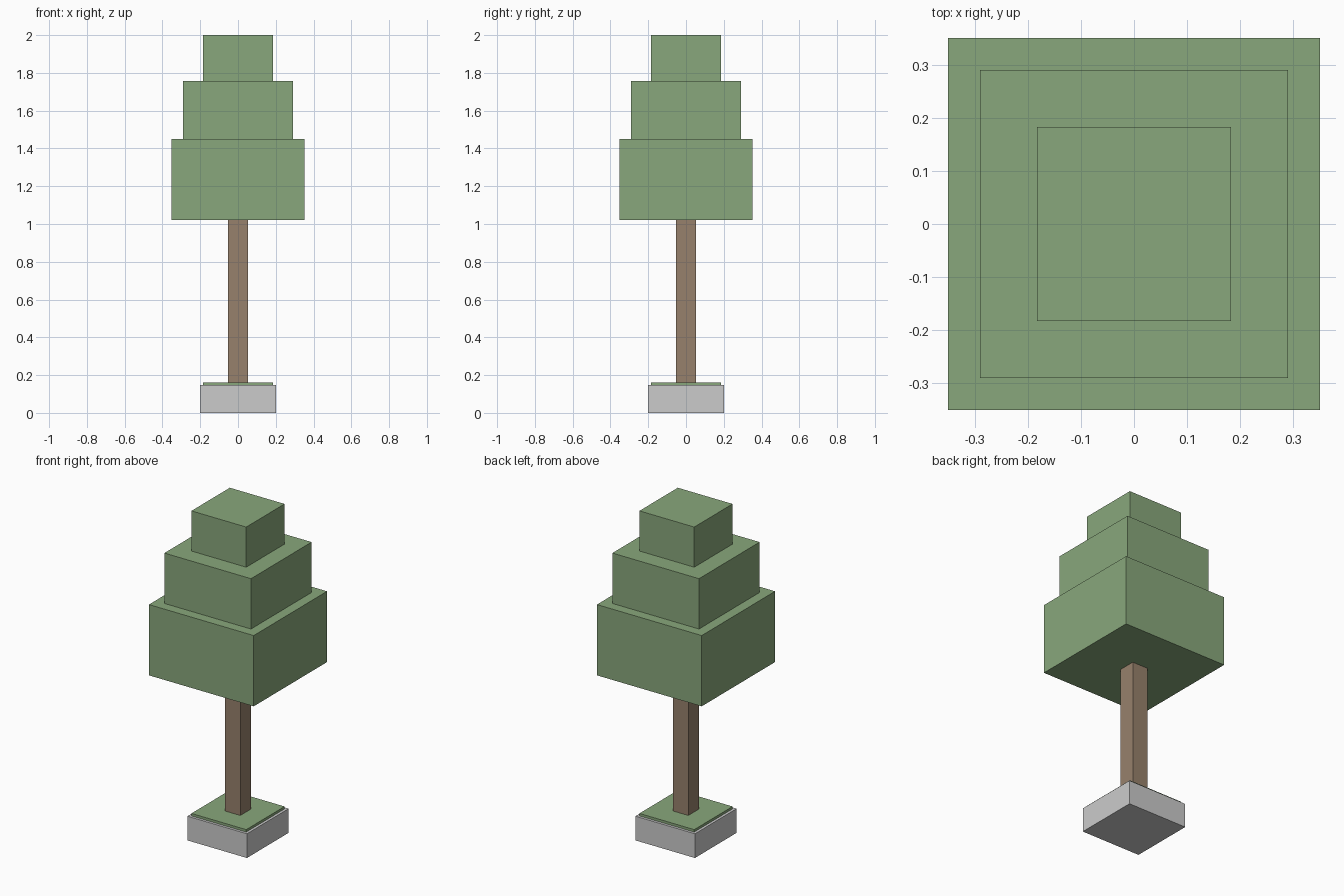
import bpy

if "Cube" in bpy.data.objects:
    bpy.data.objects.remove(bpy.data.objects["Cube"])


def material(name, rgb):
    m = bpy.data.materials.new(name)
    m.diffuse_color = (*rgb, 1.0)
    m.use_nodes = True
    m.node_tree.nodes["Principled BSDF"].inputs["Base Color"].default_value = m.diffuse_color
    return m


def block(name, half, z0, z1, mat=None):
    """Square block centred on the z axis, from z0 to z1."""
    bpy.ops.mesh.primitive_cube_add(size=1, location=(0, 0, (z0 + z1) / 2))
    ob = bpy.context.object
    ob.name = name
    ob.scale = (2 * half, 2 * half, z1 - z0)
    bpy.ops.object.transform_apply(location=False, rotation=False, scale=True)
    if mat:
        ob.data.materials.append(mat)
    return ob


leaf = material("leaf_green", (0.25, 0.39, 0.20))
bark = material("bark_brown", (0.31, 0.22, 0.15))

# Stone planter with a thin grass pad on top
block("planter_base", 0.20, 0.0, 0.147)
block("grass_pad", 0.184, 0.147, 0.162, leaf)

# Square trunk
block("trunk", 0.052, 0.162, 1.02, bark)

# Stacked foliage tiers, narrowing upwards
tiers = [(0.352, 1.02, 1.45), (0.291, 1.45, 1.756), (0.184, 1.756, 2.0)]
for i, (half, z0, z1) in enumerate(tiers, 1):
    block(f"foliage_tier_{i}", half, z0, z1, leaf)
